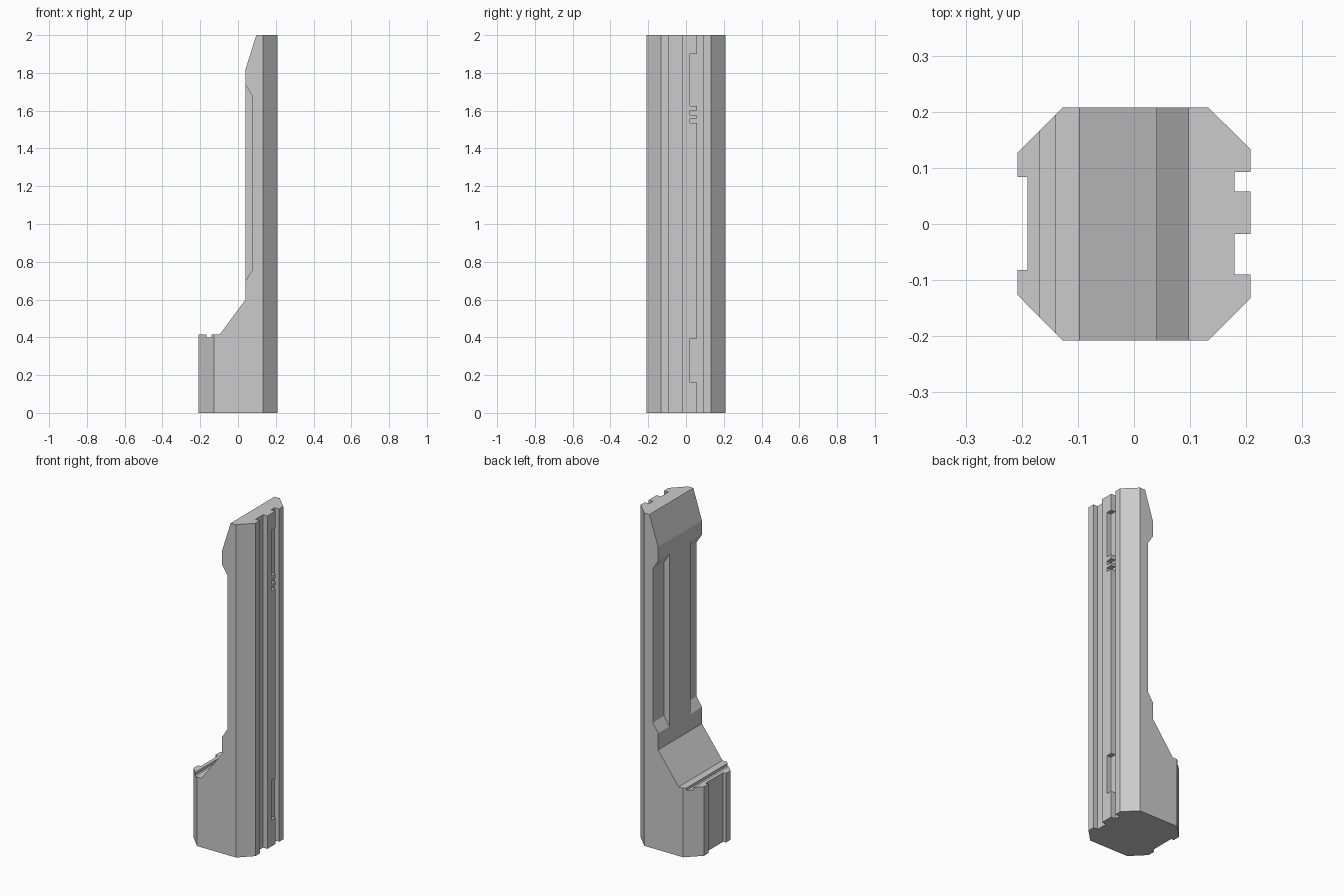
import bpy, bmesh
from mathutils import Vector

if "Cube" in bpy.data.objects:
    bpy.data.objects.remove(bpy.data.objects["Cube"])

R = 0.208  # half width of the post


def prism(name, points, place, depth):
    """Extrude a 2D outline; place() turns (a, b) into a 3D point."""
    bm = bmesh.new()
    face = bm.faces.new([bm.verts.new(place(a, b)) for a, b in points])
    geo = bmesh.ops.extrude_face_region(bm, geom=[face])["geom"]
    verts = [g for g in geo if isinstance(g, bmesh.types.BMVert)]
    bmesh.ops.translate(bm, vec=Vector(depth), verts=verts)
    bmesh.ops.recalc_face_normals(bm, faces=bm.faces[:])
    mesh = bpy.data.meshes.new(name)
    bm.to_mesh(mesh)
    bm.free()
    obj = bpy.data.objects.new(name, mesh)
    bpy.context.collection.objects.link(obj)
    return obj


def combine(target, tool, operation):
    """Apply a boolean and throw the tool away."""
    mod = target.modifiers.new("cut", 'BOOLEAN')
    mod.operation = operation
    mod.solver = 'EXACT'
    mod.object = tool
    bpy.context.view_layer.objects.active = target
    bpy.ops.object.modifier_apply(modifier=mod.name)
    bpy.data.objects.remove(tool)


def side_cutter(name, points, y0, y1):
    return prism(name, points, lambda x, z: (x, y0, z), (0, y1 - y0, 0))


# Plan of the post: octagon with a wide back groove and two front slots
plan = [(-0.127, -R), (0.132, -R), (R, -0.132),
        (R, -0.09), (0.179, -0.09), (0.179, -0.018), (R, -0.018),
        (R, 0.058), (0.179, 0.058), (0.179, 0.093), (R, 0.093),
        (R, 0.133), (0.132, R), (-0.127, R), (-R, 0.127),
        (-R, 0.084), (-0.19, 0.084), (-0.19, -0.082), (-R, -0.082), (-R, -0.126)]
post = prism("door_post", plan, lambda x, y: (x, y, 0), (0, 0, 2))

# Side silhouette: low base with a groove, slope, slim upper part, bevelled top
cutaway = [(-0.4, 0.415), (-0.168, 0.415), (-0.168, 0.4), (-0.14, 0.4),
           (-0.14, 0.415), (-0.097, 0.415), (0.04, 0.6), (0.04, 1.82),
           (0.097, 2.0), (0.1287, 2.1), (-0.4, 2.1)]
combine(post, side_cutter("silhouette_cutter", cutaway, -0.4, 0.4), 'DIFFERENCE')

# Long recesses along both edges of the upper part
recess = [(0.0, 0.637), (0.075, 0.755), (0.075, 1.68), (0.0, 1.798)]
for s in (-1, 1):
    combine(post, side_cutter("recess_cutter", recess, s * 0.1, s * 0.3), 'DIFFERENCE')

# Notches in the rib between the two slots
for z0, z1 in ((0.16, 0.395), (1.535, 1.558), (1.575, 1.6), (1.625, 1.9)):
    notch = [(0.179, z0), (0.3, z0), (0.3, z1), (0.179, z1)]
    combine(post, side_cutter("notch_cutter", notch, 0.021, 0.075), 'DIFFERENCE')
